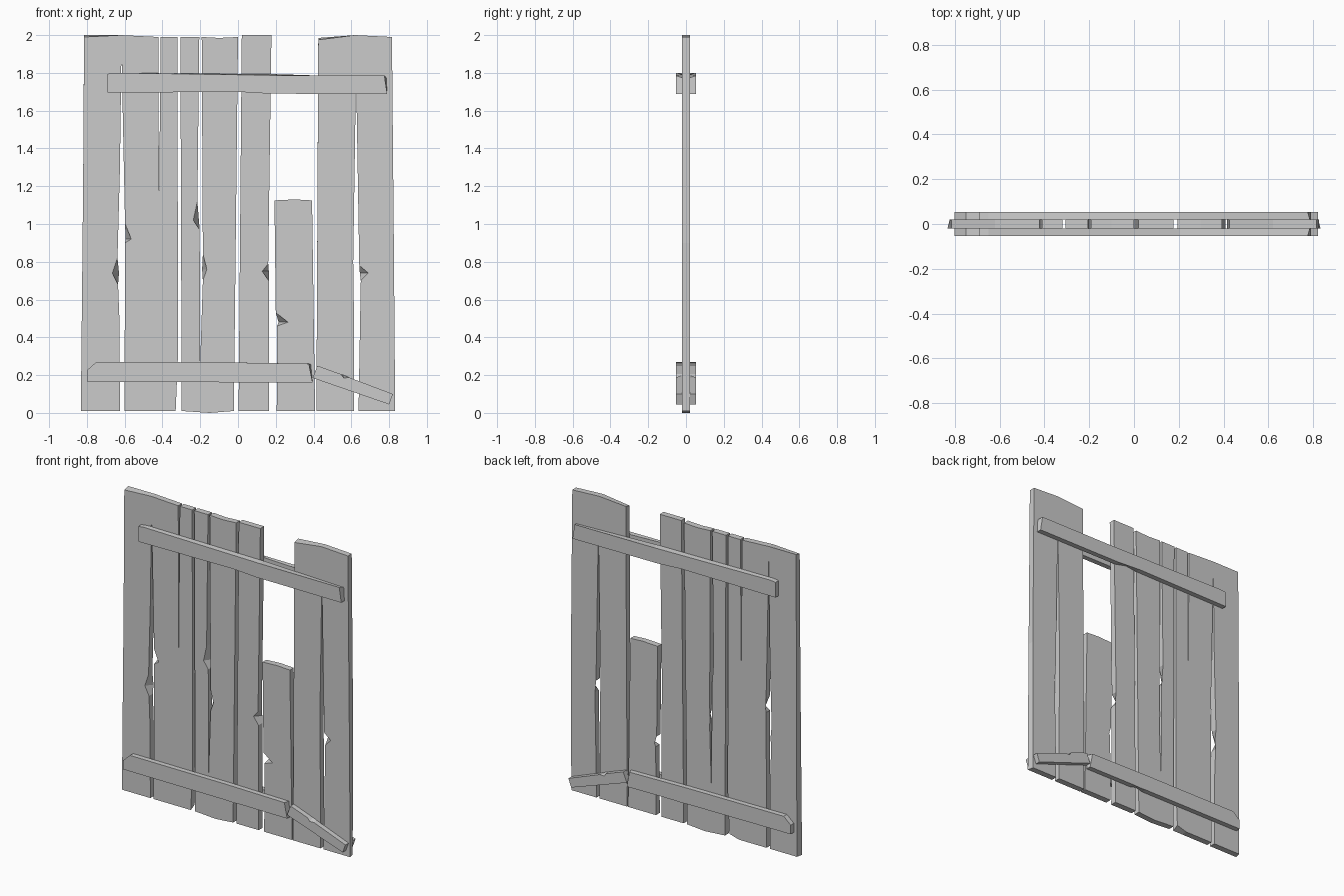
import bpy, bmesh


def slab(name, outline, y0=-0.02, y1=0.02):
    """Extrude an x/z outline; a point may carry (dx, dz) offsets for its far side."""
    bm = bmesh.new()
    pts = [tuple(p) + (0,) * (4 - len(p)) for p in outline]
    near = [bm.verts.new((x, y0, z)) for x, z, dx, dz in pts]
    far = [bm.verts.new((x + dx, y1, z + dz)) for x, z, dx, dz in pts]
    bm.faces.new(near)
    bm.faces.new(far[::-1])
    n = len(pts)
    for i in range(n):
        j = (i + 1) % n
        bm.faces.new((near[j], near[i], far[i], far[j]))
    bmesh.ops.recalc_face_normals(bm, faces=bm.faces[:])
    bmesh.ops.triangulate(bm, faces=[f for f in bm.faces if len(f.verts) > 4])
    bmesh.ops.dissolve_limit(bm, angle_limit=0.01, verts=bm.verts[:], edges=bm.edges[:])
    me = bpy.data.meshes.new(name)
    bm.to_mesh(me)
    bm.free()
    ob = bpy.data.objects.new(name, me)
    bpy.context.collection.objects.link(ob)
    return ob


# Left boards: joined at the top, split from below, with a short crack from above
slab("left_boards", [
    (-.815, 1.99, 0, .01), (-.82, 1.2), (-.832, .01, .01, 0), (-.625, .01), (-.628, .5),
    (-.635, .68), (-.665, .74, .035), (-.638, .82), (-.625, 1.3), (-.617, 1.92),
    (-.607, 1.4), (-.598, 1.0), (-.565, .92, -.03), (-.598, .9), (-.601, .01),
    (-.40, .01), (-.33, .01, 0, .02), (-.318, .3), (-.32, 1.99), (-.41, 1.99),
    (-.418, 1.05), (-.422, 1.99), (-.62, 2.0)])

# Centre boards with a long split from above
slab("centre_boards", [
    (-.305, 1.99), (-.305, 1.3), (-.298, .01), (-.15, 0), (-.022, .01), (-.01, .8),
    (0, 1.99), (-.1, 1.985), (-.192, 1.99), (-.186, 1.2), (-.186, .84),
    (-.165, .76, -.025), (-.186, .70), (-.2, .27), (-.203, .97),
    (-.237, 1.02, .03), (-.215, 1.12), (-.208, 1.6), (-.205, 1.99)])

# Single narrow board with a chipped edge
slab("narrow_board", [
    (.02, 2.0), (.016, 1.2), (.003, .01), (.165, .01), (.163, .7),
    (.128, .75, .035), (.16, .79), (.168, 1.3), (.177, 2.0)])

# Snapped-off short board
slab("short_board", [
    (.193, 1.125), (.2, .53), (.265, .48, -.05), (.207, .46), (.205, .01),
    (.408, .01), (.4, .6), (.392, 1.125), (.3, 1.13)])

# Right boards: joined at the top, split from below
slab("right_boards", [
    (.425, 1.975, 0, .01), (.422, 1.2), (.415, .01), (.615, .01), (.614, .5),
    (.61, .8), (.618, 1.3), (.625, 1.81), (.634, 1.3), (.642, .78),
    (.69, .74, -.045), (.65, .7), (.638, .01), (.832, .01, -.01, 0), (.825, .9),
    (.815, 1.99), (.62, 2.0)])

# Cross rails, repeated on the front (-1) and back (+1)
rails = {
    "top_rail": [(-.69, 1.795), (-.69, 1.695), (-.66, 1.695), (.0, 1.70),
                 (.08, 1.695, 0, .015), (.17, 1.69), (.79, 1.688),
                 (.775, 1.785, .01, -.01), (.2, 1.787, 0, .006), (-.65, 1.8)],
    "bottom_rail": [(-.8, .225), (-.8, .165), (-.05, .162), (.0, .16, 0, .015), (.05, .162),
                    (.395, .16), (.375, .26, .01, 0), (-.05, .267), (-.75, .27)],
    "broken_rail": [(.395, .185), (.42, .25), (.545, .205), (.56, .185, 0, .015),
                    (.59, .187), (.82, .10), (.8, .045)],
}
for side, label in ((-1, "front"), (1, "back")):
    for name, outline in rails.items():
        slab(f"{label}_{name}", outline, side * .053, side * .019)
